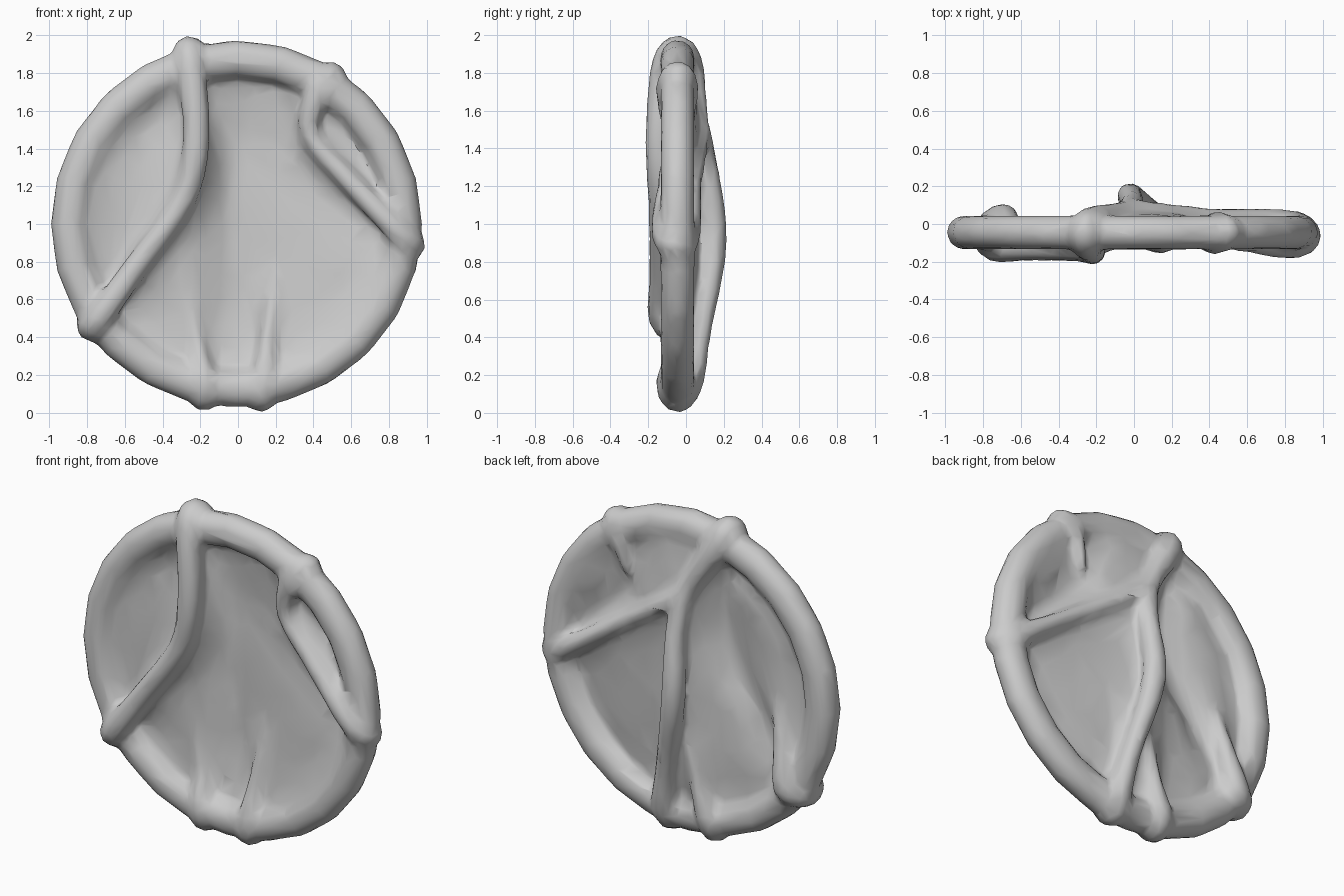
import bpy, bmesh, math
from mathutils import Vector

if "Cube" in bpy.data.objects:
    bpy.data.objects.remove(bpy.data.objects["Cube"])

CZ, MAJOR = 1.0, 0.885      # hoop centre height and radius


def finish(ob, angle=50):
    bpy.ops.object.select_all(action='DESELECT')
    ob.select_set(True)
    bpy.context.view_layer.objects.active = ob
    if ob.type == 'CURVE':
        bpy.ops.object.convert(target='MESH')
        ob = bpy.context.view_layer.objects.active
    for m in list(ob.modifiers):
        bpy.ops.object.modifier_apply(modifier=m.name)
    bpy.ops.object.shade_smooth_by_angle(angle=math.radians(angle))
    return ob


def spline(points, steps=4):
    """Catmull-Rom through (x, y, z, radius) points."""
    p = [Vector(q) for q in points]
    p = [2 * p[0] - p[1]] + p + [2 * p[-1] - p[-2]]
    out = []
    for a, b, c, d in zip(p, p[1:], p[2:], p[3:]):
        for i in range(steps):
            t = i / steps
            out.append(0.5 * (2 * b + (c - a) * t + (2 * a - 5 * b + 4 * c - d) * t * t
                              + (3 * b - a - 3 * c + d) * t ** 3))
    return out + [p[-2]]


parts, paths = [], []


def strap(name, points):
    cu = bpy.data.curves.new(name, 'CURVE')
    cu.dimensions = '3D'
    cu.bevel_depth = 1.0
    cu.bevel_resolution = 2
    cu.use_fill_caps = True
    path = spline(points)
    s = cu.splines.new('POLY')
    s.points.add(len(path) - 1)
    for sp, q in zip(s.points, path):
        sp.co = (q[0], q[1], q[2], 1)
        sp.radius = max(q[3], 0.01)
    ob = bpy.data.objects.new(name, cu)
    bpy.context.collection.objects.link(ob)
    parts.append(finish(ob))
    paths.extend(path)


# round hoop
bpy.ops.mesh.primitive_torus_add(major_segments=24, minor_segments=12, major_radius=MAJOR,
                                 minor_radius=0.103, location=(-0.008, -0.045, CZ),
                                 rotation=(math.pi / 2, 0, 0))
hoop = bpy.context.object
hoop.name = "hoop"
hoop.scale = (1, 0.99, 0.9)
parts.append(finish(hoop))

# leather straps lashed over the hoop: x, y, z, radius
strap("long_strap", [
    (0.12, -0.04, 0.085, .09), (0.13, 0.02, 0.17, .08), (0.08, 0.08, 0.45, .06),
    (-0.02, 0.15, 0.9, .072), (-0.01, 0.11, 1.3, .063), (-0.06, 0.06, 1.55, .063),
    (-0.22, 0.02, 1.82, .08), (-0.26, -0.04, 1.915, .09), (-0.25, -0.11, 1.83, .08),
    (-0.22, -0.145, 1.45, .075), (-0.29, -0.135, 1.13, .07), (-0.55, -0.13, 0.76, .07),
    (-0.74, -0.125, 0.5, .08), (-0.77, -0.04, 0.46, .09), (-0.70, 0.035, 0.5, .08),
    (-0.66, 0.01, 0.7, .06), (-0.6, -0.03, 1.0, .03)])
strap("side_strap", [
    (0.38, 0.02, 1.5, .02), (0.44, 0.01, 1.71, .06), (0.50, -0.04, 1.79, .08),
    (0.43, -0.09, 1.71, .075), (0.38, -0.07, 1.48, .06), (0.58, -0.09, 1.24, .06),
    (0.83, -0.12, 0.98, .07), (0.91, -0.06, 0.89, .09), (0.82, 0.015, 0.93, .065),
    (0.45, 0.03, 1.18, .055), (0.15, 0.06, 1.38, .055), (-0.03, 0.085, 1.5, .055)])
strap("lower_right_strap", [
    (0.13, 0.02, 0.15, .075), (0.12, -0.04, 0.085, .09), (0.14, -0.09, 0.16, .075),
    (0.16, -0.045, 0.4, .05), (0.22, -0.0, 0.85, .02)])
strap("lower_left_strap", [
    (-0.05, 0.05, 0.62, .025), (-0.12, 0.03, 0.3, .055), (-0.17, 0.02, 0.16, .075),
    (-0.18, -0.04, 0.09, .09), (-0.18, -0.09, 0.17, .075), (-0.22, -0.04, 0.4, .04),
    (-0.3, -0.03, 0.85, .02)])

# stretched hide: height interpolated between hoop, straps and a few sag points
anchors = [(q[0], max(-0.12, min(0.06, q[1])), q[2], 1.0) for q in paths]
for i in range(40):
    d = 360 * i / 40
    a = math.radians(d)
    # which side of the hoop the hide is tied to
    y = (0.015 if d < 105 or d > 352 else -0.07 if d < 205
         else -0.045 if d < 262 else -0.09)
    anchors.append((0.86 * math.cos(a), y, CZ + 0.86 * math.sin(a), 1.6))
for x, y, z in [(-0.57, -0.03, 1.35), (-0.6, -0.035, 1.1), (-0.42, -0.015, 1.55),
                (0.68, 0.01, 1.42), (0, 0.035, 1.1), (0.1, 0.035, 0.8), (0.5, -0.035, 0.7),
                (-0.45, -0.02, 0.5), (0.1, 0.035, 1.65), (0.25, 0.04, 1.5)]:
    anchors.append((x, y, z, 2.5))


def hide_y(x, z):
    total = weight = 0.0
    for ax, ay, az, k in anchors:
        w = k / ((x - ax) ** 2 + (z - az) ** 2 + 0.003) ** 1.5
        total += w * ay
        weight += w
    return total / weight


bm = bmesh.new()
RINGS, SEGS = 16, 48
centre = bm.verts.new((0, hide_y(0, CZ), CZ))
prev = None
for r in range(1, RINGS + 1):
    rad = 0.88 * r / RINGS
    ring = []
    for s in range(SEGS):
        a = math.tau * s / SEGS
        x, z = rad * math.cos(a), CZ + rad * math.sin(a)
        ring.append(bm.verts.new((x, hide_y(x, z), z)))
    for s in range(SEGS):
        t = (s + 1) % SEGS
        if prev:
            bm.faces.new((prev[s], ring[s], ring[t], prev[t]))
        else:
            bm.faces.new((centre, ring[s], ring[t]))
    prev = ring
me = bpy.data.meshes.new("stretched_hide")
bm.to_mesh(me)
bm.free()
hide = bpy.data.objects.new("stretched_hide", me)
bpy.context.collection.objects.link(hide)
thick = hide.modifiers.new("thickness", 'SOLIDIFY')
thick.thickness = 0.05
thick.offset = 0
finish(hide)

# fuse hoop, straps and hide into one soft skin
bpy.ops.object.select_all(action='DESELECT')
for p in parts + [hide]:
    p.select_set(True)
bpy.context.view_layer.objects.active = hide
bpy.ops.object.join()
hide.name = "hide_covered_hoop"
fuse = hide.modifiers.new("fuse", 'REMESH')
fuse.mode = 'VOXEL'
fuse.voxel_size = 0.016
soft = hide.modifiers.new("soften", 'SMOOTH')
soft.factor = 0.5
soft.iterations = 18
low = hide.modifiers.new("reduce", 'DECIMATE')
low.ratio = 0.05
finish(hide)
